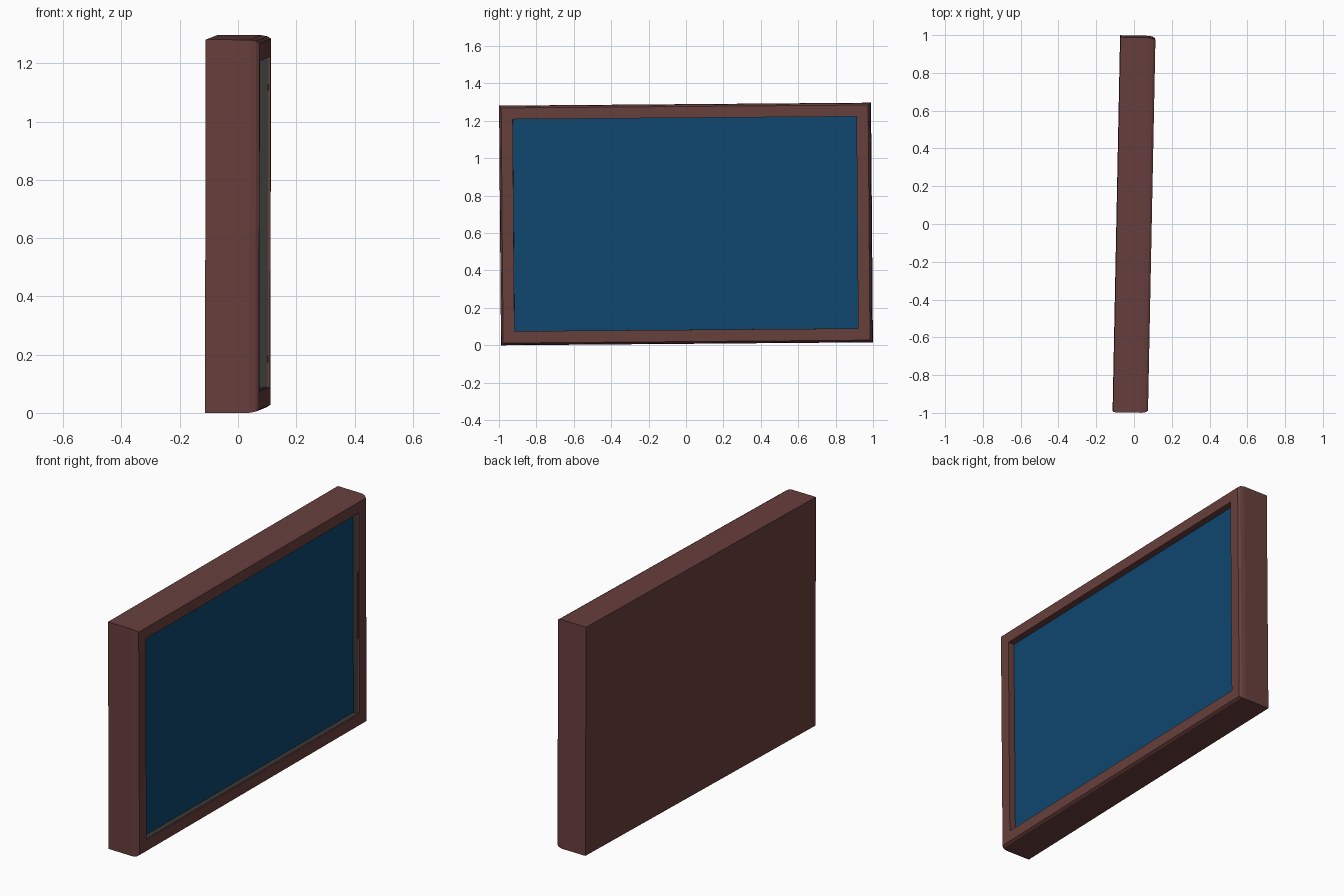
import bpy, bmesh
from mathutils import Matrix, Vector, Euler

if "Cube" in bpy.data.objects:
    bpy.data.objects.remove(bpy.data.objects["Cube"])

W, L, H = 0.185, 1.986, 1.281      # thickness, length, height
BORDER, DEPTH = 0.073, 0.037       # frame border and recess depth
FRONT = W / 2


def material(name, rgb):
    m = bpy.data.materials.new(name)
    m.diffuse_color = (*rgb, 1)
    m.use_nodes = True
    m.node_tree.nodes["Principled BSDF"].inputs["Base Color"].default_value = m.diffuse_color
    return m


brown = material("reddish brown", (0.135, 0.050, 0.046))
blue = material("deep blue", (0.005, 0.062, 0.160))
grey = material("dark grey", (0.040, 0.040, 0.038))

# slight tilt shared by all parts
tilt = Euler((0.008, 0.002, -0.02)).to_matrix().to_4x4()


def finish(name, bm, mat):
    bmesh.ops.recalc_face_normals(bm, faces=bm.faces)
    bm.transform(tilt)
    me = bpy.data.meshes.new(name)
    bm.to_mesh(me)
    bm.free()
    me.materials.append(mat)
    ob = bpy.data.objects.new(name, me)
    bpy.context.collection.objects.link(ob)
    return ob


def ring(bm, x, inset):
    y, z = L / 2 - inset, H / 2 - inset
    return [bm.verts.new((x, a * y, b * z)) for a, b in ((-1, -1), (1, -1), (1, 1), (-1, 1))]


def box(name, lo, hi, mat):
    bm = bmesh.new()
    lo, hi = Vector(lo), Vector(hi)
    bmesh.ops.create_cube(bm, size=1, matrix=Matrix.Translation((lo + hi) / 2) @ Matrix.Diagonal((*(hi - lo), 1)))
    return finish(name, bm, mat)


# frame: flat back, softened front rim, recessed opening
bm = bmesh.new()
profile = [(-FRONT, 0), (FRONT - 0.034, 0), (FRONT - 0.012, 0.004), (FRONT, 0.012),
           (FRONT, BORDER), (FRONT - DEPTH - 0.004, BORDER)]
rings = [ring(bm, x, i) for x, i in profile]
bm.faces.new(rings[0])
bm.faces.new(rings[-1])
for a, b in zip(rings, rings[1:]):
    for i in range(4):
        j = (i + 1) % 4
        bm.faces.new((a[i], a[j], b[j], b[i]))
parts = [finish("frame", bm, brown)]

# blue panel at the bottom of the recess
y, z = L / 2 - BORDER, H / 2 - BORDER
x0, x1 = FRONT - DEPTH, FRONT - 0.008
parts.append(box("panel", (x0 - 0.004, -y, -z), (x0, y, z), blue))

# grey lining on the lower and far sides of the recess
parts.append(box("lower_lining", (x0, -y, -z), (x1, y, -z + 0.002), grey))
parts.append(box("side_lining", (x0, y - 0.002, -z), (x1, y, z), grey))

# centre on x and y, rest on the ground
pts = [v.co for v in parts[0].data.vertices]
lo = [min(p[k] for p in pts) for k in range(3)]
hi = [max(p[k] for p in pts) for k in range(3)]
shift = Matrix.Translation((-(lo[0] + hi[0]) / 2, -(lo[1] + hi[1]) / 2, -lo[2]))
for ob in parts:
    ob.data.transform(shift)
